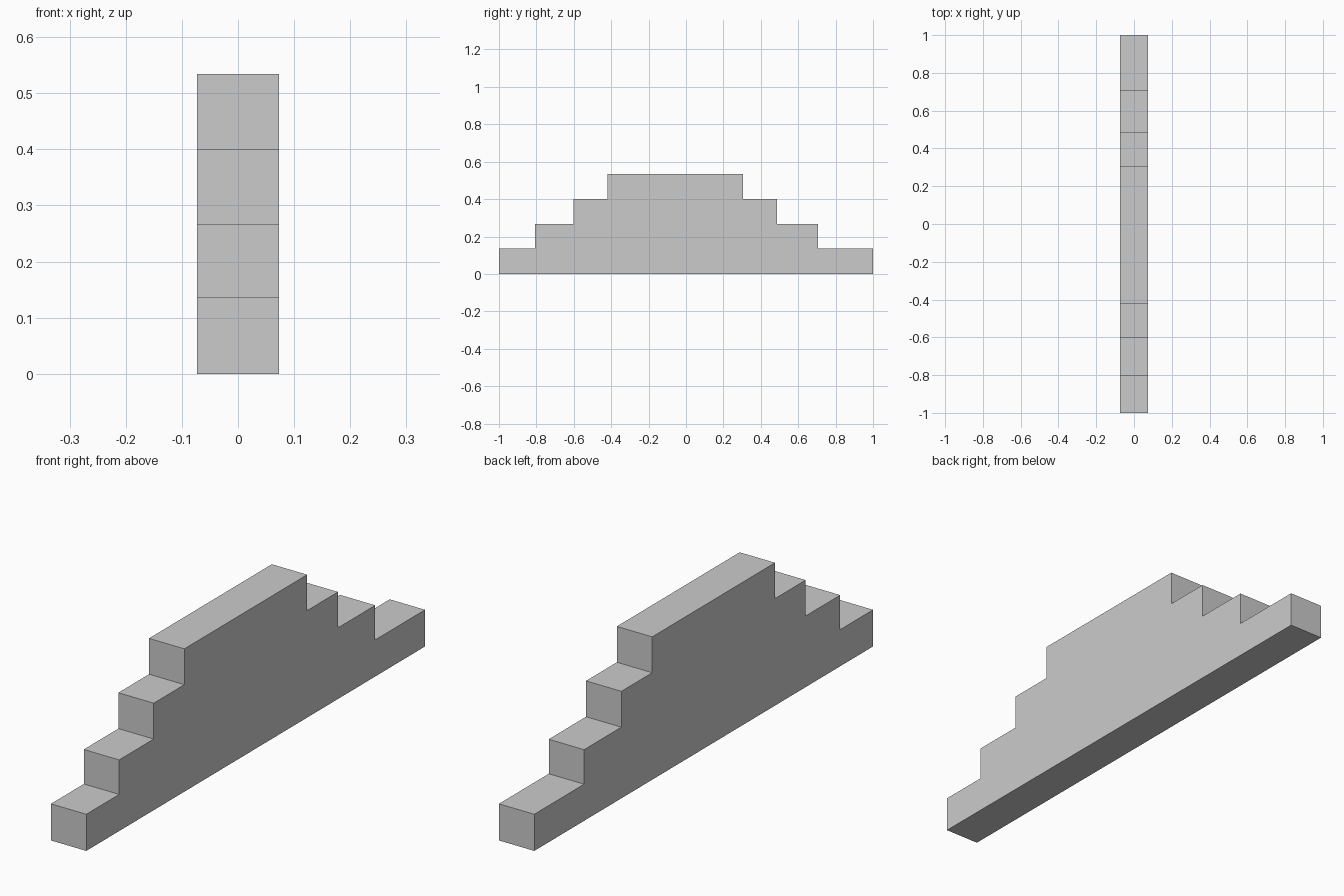
import bpy
import bmesh

cube = bpy.data.objects.get("Cube")
if cube:
    bpy.data.objects.remove(cube, do_unlink=True)

# Single plain grey material
grey = bpy.data.materials.new("plain_grey")
grey.use_nodes = True
colour = (0.6, 0.6, 0.6, 1.0)
grey.diffuse_color = colour
grey.node_tree.nodes["Principled BSDF"].inputs["Base Color"].default_value = colour

HALF_WIDTH = 0.073
# Each tier: front edge, back edge, top height
TIERS = [(-1.0, 1.0, 0.137), (-0.806, 0.706, 0.266),
         (-0.602, 0.486, 0.40), (-0.421, 0.304, 0.534)]


def stepped_outline(tiers):
    """Side outline: up the front steps, then down the back steps."""
    front, back, base = [], [], 0.0
    for y_front, y_back, top in tiers:
        front += [(y_front, base), (y_front, top)]
        back += [(y_back, base), (y_back, top)]
        base = top
    return front + back[::-1]


# Stepped wall: side outline extruded across its thickness
bm = bmesh.new()
side = bm.faces.new([bm.verts.new((-HALF_WIDTH, y, z))
                     for y, z in stepped_outline(TIERS)])
extruded = bmesh.ops.extrude_face_region(bm, geom=[side], use_keep_orig=True)
new_verts = [g for g in extruded["geom"] if isinstance(g, bmesh.types.BMVert)]
bmesh.ops.translate(bm, verts=new_verts, vec=(2 * HALF_WIDTH, 0, 0))
bmesh.ops.recalc_face_normals(bm, faces=bm.faces)

mesh = bpy.data.meshes.new("stepped_wall")
bm.to_mesh(mesh)
bm.free()
mesh.materials.append(grey)
wall = bpy.data.objects.new("stepped_wall", mesh)
bpy.context.collection.objects.link(wall)
